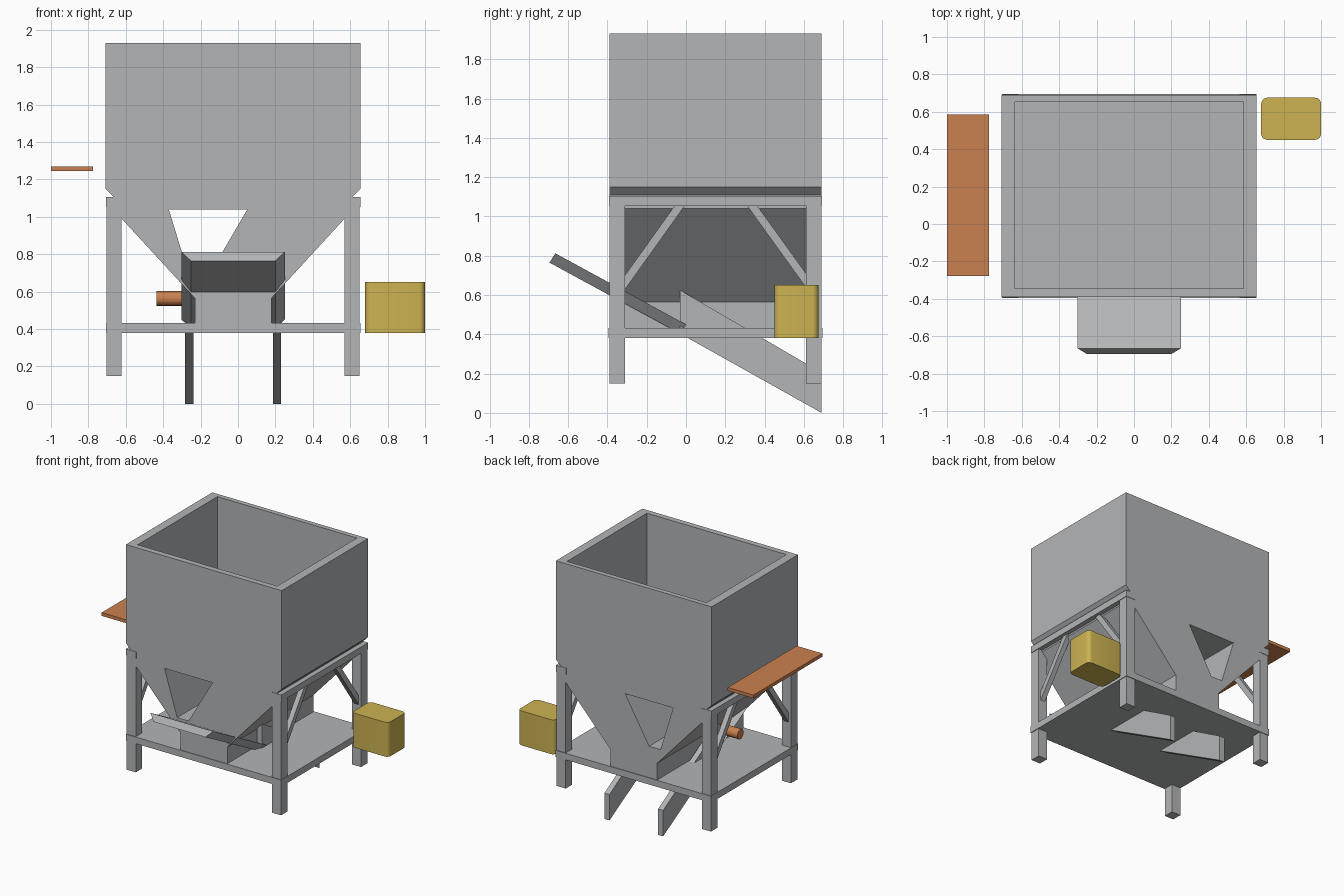
import bpy
import bmesh
from math import pi
from mathutils import Vector

cube = bpy.data.objects.get("Cube")
if cube:
    bpy.data.objects.remove(cube, do_unlink=True)

CX = -0.026          # middle plane of the hopper
FRONT, BACK = -0.39, 0.69


def material(name, rgb):
    mat = bpy.data.materials.new(name)
    mat.use_nodes = True
    colour = (*rgb, 1)
    mat.diffuse_color = colour
    mat.node_tree.nodes["Principled BSDF"].inputs["Base Color"].default_value = colour
    return mat


GREY = material("steel grey", (0.45, 0.46, 0.47))
ORANGE = material("orange", (0.6, 0.22, 0.08))
YELLOW = material("yellow", (0.61, 0.45, 0.085))


def finish(name, bm, mat):
    bmesh.ops.recalc_face_normals(bm, faces=bm.faces)
    mesh = bpy.data.meshes.new(name)
    bm.to_mesh(mesh)
    bm.free()
    obj = bpy.data.objects.new(name, mesh)
    bpy.context.collection.objects.link(obj)
    if mat:
        mesh.materials.append(mat)
    return obj


def box(name, xs, ys, zs, mat=GREY):
    bm = bmesh.new()
    bmesh.ops.create_cube(bm, size=1)
    for v in bm.verts:
        v.co = [sum(r) / 2 + c * (r[1] - r[0]) for r, c in zip((xs, ys, zs), v.co)]
    return finish(name, bm, mat)


def prism(name, points, axis, start, end, mat=GREY):
    """Extrude an outline along x (points are y, z) or y (points are x, z)."""
    bm = bmesh.new()
    place = (lambda a, b: (start, a, b)) if axis == "x" else (lambda a, b: (a, start, b))
    face = bm.faces.new([bm.verts.new(place(*p)) for p in points])
    new = bmesh.ops.extrude_face_region(bm, geom=[face])["geom"]
    shift = Vector((end - start, 0, 0)) if axis == "x" else Vector((0, end - start, 0))
    bmesh.ops.translate(bm, vec=shift, verts=[g for g in new if isinstance(g, bmesh.types.BMVert)])
    return finish(name, bm, mat)


def cut(target, cutter):
    cutter.hide_render = True
    cutter.hide_set(True)
    mod = target.modifiers.new("cut", "BOOLEAN")
    mod.operation = "DIFFERENCE"
    mod.solver = "EXACT"
    mod.object = cutter
    bpy.context.view_layer.objects.active = target
    target.select_set(True)
    bpy.ops.object.modifier_apply(modifier=mod.name)
    target.select_set(False)
    bpy.data.objects.remove(cutter, do_unlink=True)


# Hopper: open bin above a tapering throat
half = [(0.682, 1.93), (0.682, 1.15), (0.642, 1.11), (0.642, 1.04), (0.205, 0.565), (0.205, 0.42)]
outline = [(CX + x, z) for x, z in half] + [(CX - x, z) for x, z in reversed(half)]
hopper = prism("hopper", outline, "y", FRONT, BACK)
cut(hopper, box("bin_cutter", (-0.637, 0.585), (-0.345, 0.652), (1.15, 2.1), None))
window = [(-0.37, 1.04), (0.05, 1.04), (-0.16, 0.68), (-0.26, 0.68)]
cut(hopper, prism("window_cutter", window, "y", -0.6, 0.9, None))

# Deck
box("deck", (-0.705, 0.655), (-0.395, 0.695), (0.38, 0.432))


# Frame on both sides: legs, top beam and slanted braces
def brace(name, x, low, high):
    a, b = Vector(low), Vector(high)
    along = (b - a).normalized()
    side = Vector((-along.y, along.x)) * 0.021
    a, b = a - along * 0.03, b + along * 0.03
    prism(name, [a + side, b + side, b - side, a - side], "x", x - 0.02, x + 0.02)


for label, s in (("left", 1), ("right", -1)):
    mid = CX + s * 0.636
    for end, y in (("front", -0.35), ("back", 0.65)):
        box(f"{end}_{label}_leg", (mid - 0.04, mid + 0.04), (y - 0.04, y + 0.04), (0.15, 1.06))
    box(f"{label}_top_beam", (mid - 0.045, mid + 0.045), (-0.393, 0.693), (1.053, 1.105))
    brace(f"front_{label}_brace", mid, (-0.31, 0.665), (-0.035, 1.05))
    brace(f"back_{label}_brace", mid, (0.61, 0.675), (0.34, 1.05))

# Chute: sloping plate with flared sides, then two rails passing through the deck
SLOPE = -0.544


def chute_z(y):
    return 0.765 + SLOPE * (y + 0.695)


bm = bmesh.new()
rings = []
for y in (-0.695, -0.03):
    z = chute_z(y)
    corners = [(-0.226, 0, 0), (0.226, 0, 0), (0.276, 0.03, 0.047), (-0.276, 0.03, 0.047)]
    rings.append([bm.verts.new((CX + x, y + dy, z + dz)) for x, dy, dz in corners])
for ring in rings:
    bm.faces.new(ring)
for i in range(4):
    j = (i + 1) % 4
    bm.faces.new([rings[0][i], rings[0][j], rings[1][j], rings[1][i]])
finish("chute_plate", bm, GREY)

rail = [(-0.03, chute_z(-0.03)), (BACK, 0), (BACK, 0.205), (-0.03, 0.625)]
for label, s in (("left", 1), ("right", -1)):
    prism(f"{label}_chute_rail", rail, "x", CX + s * 0.213, CX + s * 0.257)

# Motor drum beside the chute
bpy.ops.mesh.primitive_cylinder_add(vertices=16, radius=0.039, depth=0.195,
                                    location=(-0.3375, -0.06, 0.563), rotation=(0, pi / 2, 0))
motor = bpy.context.object
motor.name = "motor_drum"
motor.data.materials.append(ORANGE)

# Side platform
box("side_platform", (-1, -0.775), (-0.277, 0.585), (1.244, 1.27), ORANGE)

# Control cabinet with rounded upright edges
cabinet = box("control_cabinet", (0.68, 1), (0.45, 0.675), (0.38, 0.652), YELLOW)
bm = bmesh.new()
bm.from_mesh(cabinet.data)
upright = [e for e in bm.edges if abs(e.verts[0].co.z - e.verts[1].co.z) > 0.1]
bmesh.ops.bevel(bm, geom=upright, offset=0.032, segments=5, profile=0.5, affect="EDGES")
bm.to_mesh(cabinet.data)
bm.free()
bpy.ops.object.select_all(action="DESELECT")
cabinet.select_set(True)
bpy.context.view_layer.objects.active = cabinet
bpy.ops.object.shade_smooth_by_angle()
